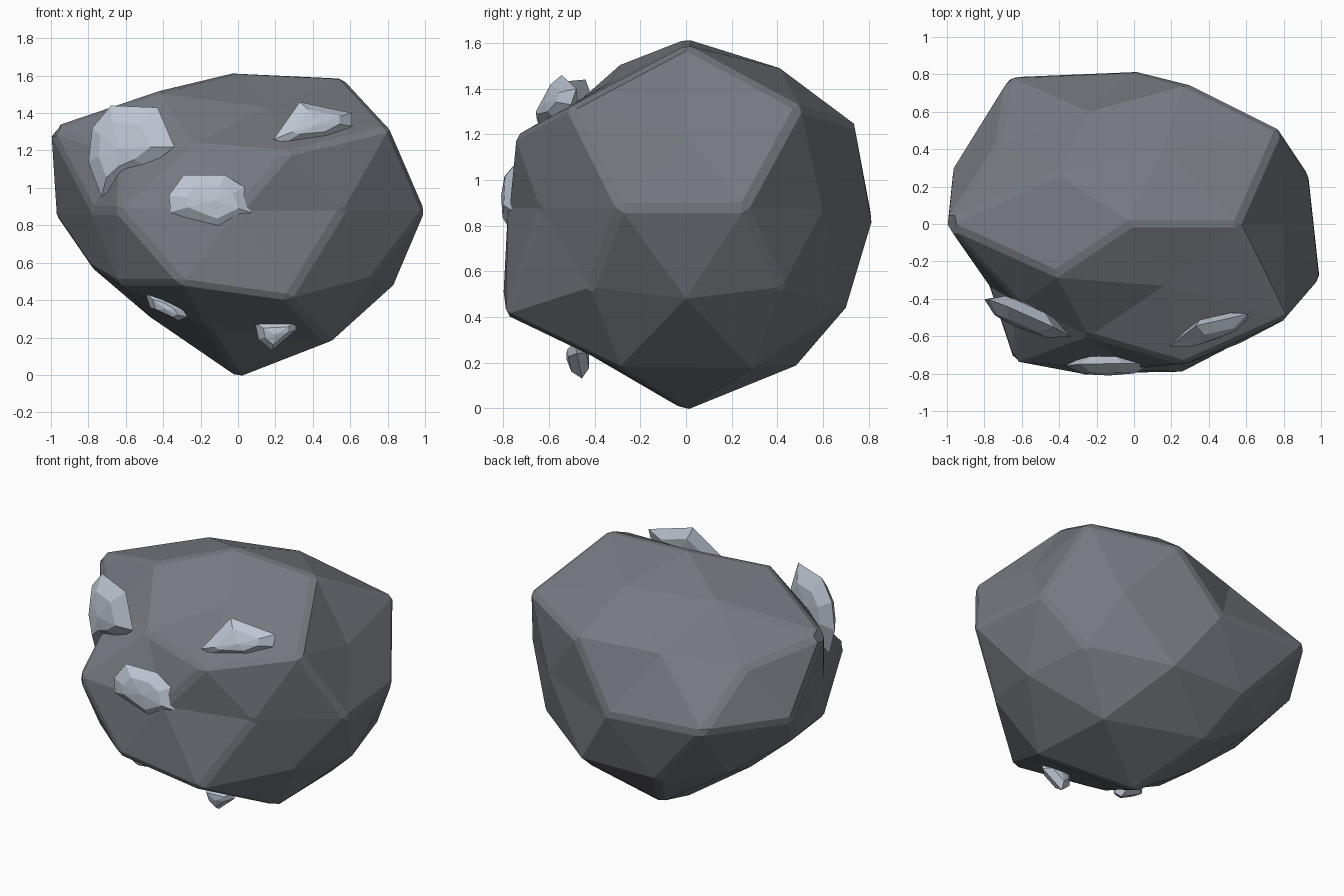
import bpy, bmesh
from mathutils import Vector

if "Cube" in bpy.data.objects:
    bpy.data.objects.remove(bpy.data.objects["Cube"])


def add_object(bm, name):
    bmesh.ops.recalc_face_normals(bm, faces=bm.faces[:])
    me = bpy.data.meshes.new(name)
    bm.to_mesh(me)
    bm.free()
    ob = bpy.data.objects.new(name, me)
    bpy.context.collection.objects.link(ob)
    return ob


def grey(name, c):
    m = bpy.data.materials.new(name)
    m.diffuse_color = (*c, 1)
    m.use_nodes = True
    m.node_tree.nodes["Principled BSDF"].inputs["Base Color"].default_value = m.diffuse_color
    return m


stone = grey("stone", (0.18, 0.19, 0.215))
pale = grey("pale_crystal", (0.52, 0.57, 0.65))

# Boulder: stretched icosphere, each target corner claims its nearest vertex
corners = [
    (0, 0, -.012), (.48, -.3, .175), (.48, .29, .175), (-.16, .48, .18), (-.47, 0, .31), (-.16, -.45, .25),
    (.83, 0, .48), (.73, -.42, .53), (.73, .42, .53), (.27, -.79, .41), (-.3, -.8, .49),
    (-.64, -.52, .49), (-.79, 0, .58), (-.28, .7, .44), (.27, .7, .44), (-.61, .43, .47),
    (1, -.29, .88), (.94, .26, .88), (.58, .6, .87), (.56, -.64, .88), (0, -.78, .88),
    (0, .82, .84), (-.64, -.74, .88), (-.78, -.33, .88), (-.98, .29, .86), (-.67, .79, .88),
    (.27, -.75, 1.19), (.28, .75, 1.24), (.81, -.51, 1.32), (.78, .5, 1.32), (-.24, -.6, 1.23),
    (-.24, .6, 1.22), (-1.01, 0, 1.32), (-.62, -.42, 1.2), (-.73, .43, 1.19), (.8, 0, 1.2),
    (.16, -.33, 1.43), (.16, .41, 1.49), (-.42, -.27, 1.52), (-.42, .27, 1.48),
    (.56, 0, 1.59), (-.02, 0, 1.62),
]
bm = bmesh.new()
bmesh.ops.create_icosphere(bm, subdivisions=2, radius=1)
for v in bm.verts:
    v.co = Vector((v.co.x * 1.03, v.co.y * .86, v.co.z * .8 + .86))
free = list(bm.verts)
moves = []
for c in corners:
    t = Vector(c)
    v = min(free, key=lambda q: (q.co - t).length)
    free.remove(v)
    moves.append((v, t))
for v, t in moves:
    v.co = t
rock = add_object(bm, "boulder")
rock.data.materials.append(stone)
bev = rock.modifiers.new("worn_edges", 'BEVEL')
bev.width = .025
bev.segments = 1
bev.limit_method = 'ANGLE'
bev.angle_limit = .5


# Crystal chips: front outline laid on a tilted plane, raised on both sides
def chip(name, outline, y, normal, thick):
    n = Vector(normal).normalized()
    cx = sum(p[0] for p in outline) / len(outline)
    cz = sum(p[1] for p in outline) / len(outline)
    mid = Vector((cx, y, cz))
    rim = [Vector((px, y - (n.x * (px - cx) + n.z * (pz - cz)) / n.y, pz)) for px, pz in outline]
    b = bmesh.new()
    ring = [b.verts.new(p) for p in rim]
    k = len(ring)
    for side in (1, -1):
        inner = [b.verts.new(mid + (p - mid) * .6 + n * thick * side * .8) for p in rim]
        tip = b.verts.new(mid + n * thick * side)
        for i in range(k):
            j = (i + 1) % k
            b.faces.new((ring[i], ring[j], inner[j], inner[i]))
            b.faces.new((inner[i], inner[j], tip))
    add_object(b, name).data.materials.append(pale)


chip("crystal_upper_left", [(-.78, 1.32), (-.68, 1.44), (-.43, 1.43), (-.34, 1.22), (-.48, 1.11),
                            (-.62, 1.05), (-.73, .95), (-.8, 1.14)], -.485, (-.4, -.9, .05), .07)
chip("crystal_middle", [(-.37, .96), (-.29, 1.07), (-.07, 1.07), (.04, 1.0), (.09, .86),
                        (0, .82), (-.1, .77), (-.36, .87)], -.755, (.02, -1, .06), .055)
chip("crystal_upper_right", [(.19, 1.26), (.33, 1.46), (.61, 1.4), (.61, 1.33), (.48, 1.26),
                             (.25, 1.24)], -.565, (.27, -.9, .3), .055)
chip("crystal_lower_left", [(-.5, .45), (-.4, .42), (-.3, .36), (-.27, .31), (-.32, .29),
                            (-.47, .36)], -.51, (-.2, -1, -.3), .05)
chip("crystal_lower_right", [(.09, .28), (.31, .29), (.31, .24), (.18, .13), (.11, .19)],
     -.475, (0, -1, -.2), .05)
